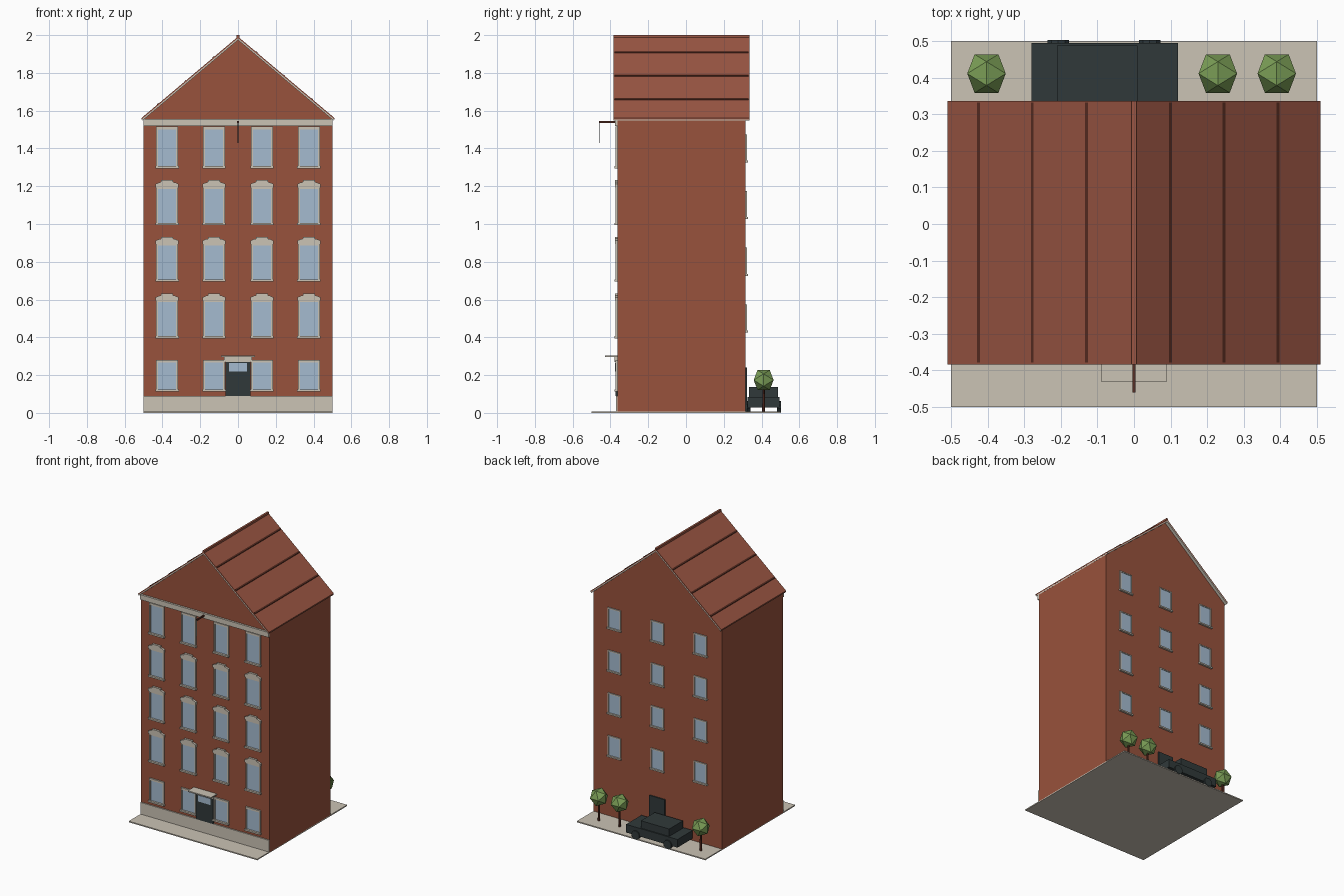
import bpy, bmesh, math
from mathutils import Vector, Matrix

if "Cube" in bpy.data.objects:
    bpy.data.objects.remove(bpy.data.objects["Cube"])


def srgb(r, g, b):
    lin = [(c / 255 / 12.92) if c < 11 else ((c / 255 + 0.055) / 1.055) ** 2.4 for c in (r, g, b)]
    return (*lin, 1.0)


def material(name, rgb):
    m = bpy.data.materials.new(name)
    m.diffuse_color = srgb(*rgb)
    m.use_nodes = True
    m.node_tree.nodes["Principled BSDF"].inputs["Base Color"].default_value = m.diffuse_color
    return m


BRICK = material("brick red", (152, 82, 60))
TILE = material("roof tile red", (155, 86, 67))
BATTEN = material("dark brown", (88, 45, 34))
STONE = material("beige stone", (203, 195, 181))
GLASS = material("pale blue glass", (165, 187, 208))
DARK = material("dark slate", (48, 57, 58))
LEAF = material("leaf green", (122, 157, 86))


def finish(name, bm, mat):
    bmesh.ops.recalc_face_normals(bm, faces=bm.faces)
    me = bpy.data.meshes.new(name)
    bm.to_mesh(me)
    bm.free()
    me.materials.append(mat)
    ob = bpy.data.objects.new(name, me)
    bpy.context.collection.objects.link(ob)
    return ob


def add_box(bm, x0, x1, y0, y1, z0, z1):
    mid = Vector(((x0 + x1) / 2, (y0 + y1) / 2, (z0 + z1) / 2))
    size = Matrix.Diagonal((x1 - x0, y1 - y0, z1 - z0, 1))
    bmesh.ops.create_cube(bm, size=1, matrix=Matrix.Translation(mid) @ size)


def add_prism(bm, points, y0, y1):
    """Extrude an x-z outline along y."""
    face = bm.faces.new([bm.verts.new((x, y0, z)) for x, z in points])
    ext = bmesh.ops.extrude_face_region(bm, geom=[face])["geom"]
    moved = [v for v in ext if isinstance(v, bmesh.types.BMVert)]
    bmesh.ops.translate(bm, verts=moved, vec=(0, y1 - y0, 0))


def boxes(name, mat, *dims):
    bm = bmesh.new()
    for d in dims:
        add_box(bm, *d)
    return finish(name, bm, mat)


FRONT, BACK = -0.362, 0.315
ROOF_Y = (-0.384, 0.336)
SLOPE = 0.43 / 0.51            # roof rise over run
RIDGE = 1.992


def roof_z(x):
    return RIDGE - abs(x) * SLOPE


# Ground slab
boxes("pavement", STONE, (-0.5, 0.5, -0.5, 0.5, 0, 0.008))

# House body with gables
bm = bmesh.new()
add_prism(bm, [(-0.5, 0.005), (0.5, 0.005), (0.5, roof_z(0.5) - 0.015),
               (0, RIDGE - 0.015), (-0.5, roof_z(0.5) - 0.015)], FRONT, BACK)
finish("house_walls", bm, BRICK)

# Stone plinth and cornice across the front
boxes("plinth", STONE, (-0.5, 0.5, -0.37, FRONT, 0.008, 0.09))
boxes("cornice", STONE, (-0.5, 0.5, -0.376, FRONT, 1.52, 1.555))


# Roof: stone-coloured lining below, tiles above, battens along the slope
def roof_layer(name, mat, low, high, half):
    bm = bmesh.new()
    for s in (-1, 1):
        add_prism(bm, [(0, RIDGE - low), (s * half, roof_z(half) - low),
                       (s * half, roof_z(half) - high), (0, RIDGE - high)], *ROOF_Y)
    finish(name, bm, mat)


roof_layer("roof_lining", STONE, 0.008, 0.018, 0.505)
roof_layer("roof_tiles", TILE, 0, 0.009, 0.51)

bm = bmesh.new()
for x in (-0.425, -0.278, -0.13, 0.10, 0.246, 0.393):
    a, b = x - 0.004, x + 0.004
    add_prism(bm, [(a, roof_z(a) - 0.002), (b, roof_z(b) - 0.002),
                   (b, roof_z(b) + 0.004), (a, roof_z(a) + 0.004)],
              ROOF_Y[0] + 0.006, ROOF_Y[1] - 0.004)
finish("roof_battens", bm, BATTEN)
boxes("ridge_cap", TILE, (-0.007, 0.007, *ROOF_Y, RIDGE - 0.012, 2.0))

# Front windows: glass, frame bars, sill, and stepped heads on the middle floors
glass, frames, sills, heads = (bmesh.new() for _ in range(4))
rows = [(0.115, 0.28, False), (0.397, 0.60, True), (0.697, 0.90, True),
        (0.997, 1.20, True), (1.297, 1.515, False)]
for cx in (-0.375, -0.127, 0.127, 0.375):
    for z0, z1, arched in rows:
        add_box(glass, cx - 0.05, cx + 0.05, FRONT - 0.003, FRONT + 0.002, z0, z1 - 0.004)
        for s in (-1, 1):
            xa, xb = sorted((cx + s * 0.048, cx + s * 0.058))
            add_box(frames, xa, xb, FRONT - 0.01, FRONT, z0, z1)
        add_box(frames, cx - 0.058, cx + 0.058, FRONT - 0.01, FRONT, z1 - 0.014, z1)
        add_box(sills, cx - 0.062, cx + 0.062, FRONT - 0.017, FRONT, z0 - 0.002, z0 + 0.009)
        if arched:
            half = [(0.061, z1 - 0.006), (0.061, z1 + 0.012), (0.042, z1 + 0.02),
                    (0.032, z1 + 0.022), (0.032, z1 + 0.032)]
            outline = [(cx + x, z) for x, z in half] + [(cx - x, z) for x, z in reversed(half)]
            add_prism(heads, outline, FRONT - 0.014, FRONT)

# Back windows
for cx in (-0.335, 0, 0.335):
    for z0 in (0.43, 0.73, 1.03, 1.33):
        z1 = z0 + 0.145
        add_box(glass, cx - 0.044, cx + 0.044, BACK - 0.002, BACK + 0.003, z0, z1)
        for s in (-1, 1):
            xa, xb = sorted((cx + s * 0.042, cx + s * 0.05))
            add_box(frames, xa, xb, BACK, BACK + 0.007, z0, z1)
        add_box(frames, cx - 0.05, cx + 0.05, BACK, BACK + 0.007, z1 - 0.008, z1)
        add_box(sills, cx - 0.055, cx + 0.055, BACK, BACK + 0.014, z0 - 0.004, z0 + 0.006)
finish("window_glass", glass, GLASS)
finish("window_frames", frames, STONE)
finish("window_sills", sills, STONE)
finish("window_heads", heads, STONE)

# Front door with light, lintel and canopy; plain back door
boxes("front_door", DARK, (-0.066, 0.066, FRONT - 0.011, FRONT, 0.09, 0.272))
boxes("door_light", GLASS, (-0.048, 0.048, FRONT - 0.014, FRONT - 0.01, 0.22, 0.264))
boxes("door_lintel", STONE, (-0.073, 0.073, FRONT - 0.016, FRONT, 0.27, 0.297))
boxes("door_canopy", STONE, (-0.09, 0.09, -0.43, FRONT, 0.297, 0.305))
boxes("back_door", DARK, (-0.06, 0.06, BACK, BACK + 0.008, 0.008, 0.24))

# Hoist beam and rope under the gable
boxes("hoist_beam", BATTEN, (-0.004, 0.004, -0.46, FRONT, 1.536, 1.546))
boxes("hoist_rope", DARK, (-0.0015, 0.0015, -0.46, -0.457, 1.43, 1.54))

# Parked car
boxes("car_body", DARK, (-0.28, 0.12, 0.325, 0.495, 0.028, 0.085))
boxes("car_cabin", DARK, (-0.21, 0.01, 0.334, 0.487, 0.085, 0.137))
bm = bmesh.new()
for x in (-0.207, 0.043):
    for y in (0.332, 0.493):
        bmesh.ops.create_cone(
            bm, cap_ends=True, segments=10, radius1=0.031, radius2=0.031, depth=0.02,
            matrix=Matrix.Translation((x, y, 0.032)) @ Matrix.Rotation(math.pi / 2, 4, 'X'))
finish("car_wheels", bm, DARK)

# Trees: faceted twenty-sided crowns on thin trunks
trunks, crowns = bmesh.new(), bmesh.new()
T = (1 + math.sqrt(5)) / 2
for x in (-0.403, 0.229, 0.39):
    centre = Vector((x, 0.411, 0.174))
    verts = []
    for a in (-1, 1):
        for b in (-T, T):
            for p in ((a, b, 0), (0, a, b), (b, 0, a)):
                verts.append(crowns.verts.new(centre + Vector(p) * 0.0325))
    bmesh.ops.convex_hull(crowns, input=verts)
    bmesh.ops.create_cone(trunks, cap_ends=True, segments=6, radius1=0.008, radius2=0.006,
                          depth=0.125, matrix=Matrix.Translation((x, 0.411, 0.07)))
finish("tree_trunks", trunks, BATTEN)
finish("tree_crowns", crowns, LEAF)
